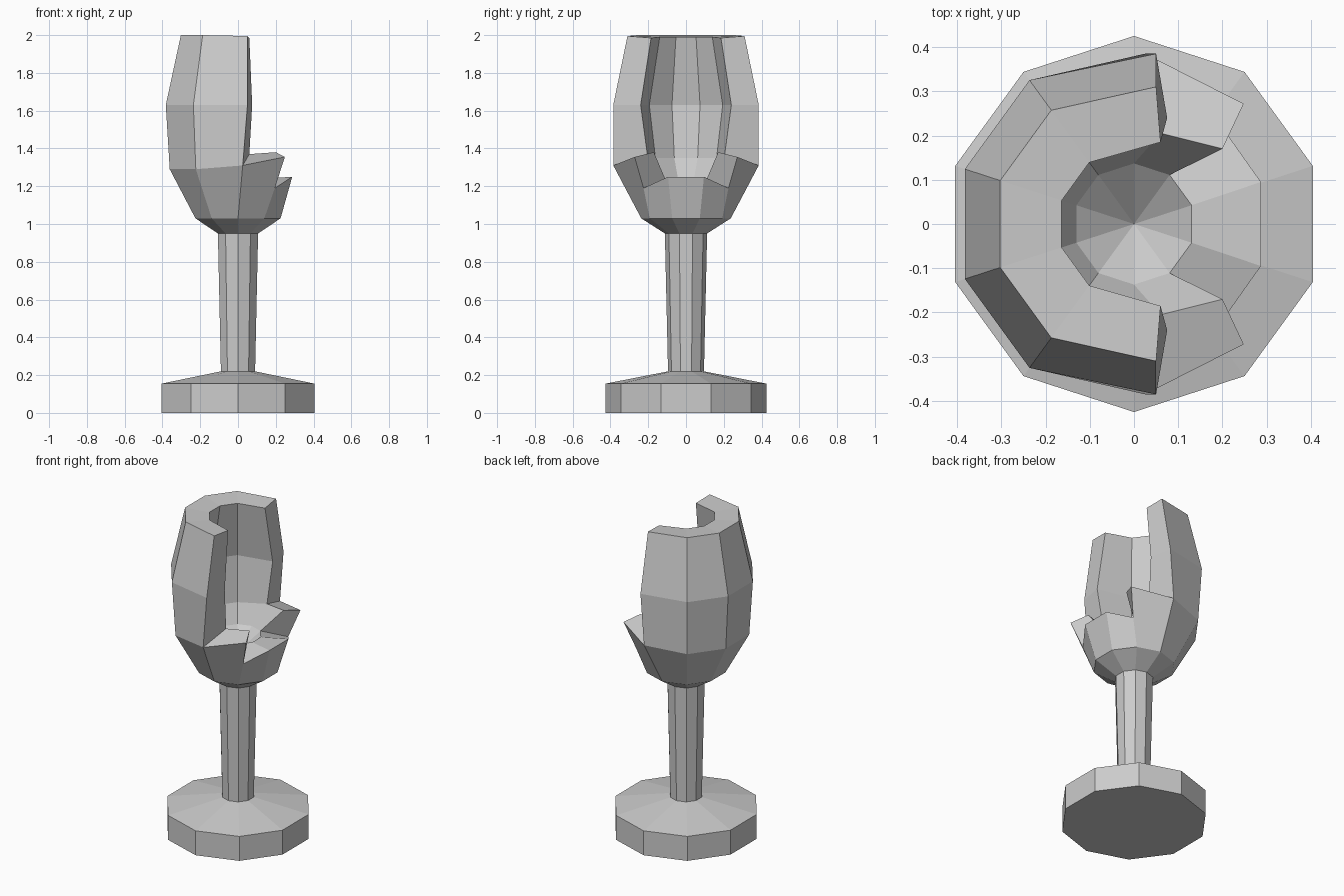
import bpy, bmesh, math
from mathutils import Vector

if "Cube" in bpy.data.objects:
    bpy.data.objects.remove(bpy.data.objects["Cube"])

SIDES = 10


def polar(r, z, deg):
    a = math.radians(deg)
    return Vector((r * math.cos(a), r * math.sin(a), z))


def finish(bm, name):
    bmesh.ops.recalc_face_normals(bm, faces=bm.faces[:])
    mesh = bpy.data.meshes.new(name)
    bm.to_mesh(mesh)
    bm.free()
    obj = bpy.data.objects.new(name, mesh)
    bpy.context.collection.objects.link(obj)
    return obj


def lathe(name, profile):
    bm = bmesh.new()
    rings = [[bm.verts.new(polar(r, z, 90 + 36 * i)) for i in range(SIDES)]
             for r, z in profile]
    for lo, hi in zip(rings, rings[1:]):
        for i in range(SIDES):
            j = (i + 1) % SIDES
            bm.faces.new((lo[i], lo[j], hi[j], hi[i]))
    bm.faces.new(rings[0])
    bm.faces.new(rings[-1])
    return finish(bm, name)


# Foot and stem
lathe("foot", [(0.425, 0), (0.425, 0.155), (0.095, 0.22)])
lathe("stem", [(0.095, 0.215), (0.112, 0.955)])

# Bowl section: A-E outside going up, F-I inside going down
section = {"A": (0.112, 0.95), "B": (0.237, 1.03), "C": (0.38, 1.29),
           "D": (0.402, 1.63), "E": (0.318, 2.0), "F": (0.172, 1.99),
           "G": (0.24, 1.63), "H": (0.2, 1.35), "I": (0.137, 1.24)}
# Points pushed off the section along the break
broken = {("C", 90): (0.025, 0.385, 1.31), ("D", 90): (0.05, 0.385, 1.63),
          ("E", 90): (0.05, 0.31, 1.995), ("F", 90): (0.06, 0.185, 1.985),
          ("G", 90): (0.075, 0.24, 1.63), ("H", 90): (0.06, 0.205, 1.37),
          ("C", 54): (0.248, 0.272, 1.355), ("H", 54): (0.2, 0.17, 1.38),
          ("P", 54): (0.195, 0.225, 1.19), ("C", 18): (0.287, 0.095, 1.25)}

bm = bmesh.new()
cache = {}
bottom = bm.verts.new((0, 0, 1.13))


def vert(row, col, side):
    key = (row, col, side)
    if key not in cache:
        p = Vector(broken[row, col]) if (row, col) in broken else polar(*section[row], col)
        p.y *= side
        cache[key] = bm.verts.new(p)
    return cache[key]


def strip(rows, a, b):
    # a and b are (column, mirror side)
    for lo, hi in zip(rows, rows[1:]):
        bm.faces.new((vert(lo, *a), vert(lo, *b), vert(hi, *b), vert(hi, *a)))
    bm.faces.new((vert("I", *a), vert("I", *b), bottom))


for s in (1, -1):
    # Intact wall
    strip("ABCDEFGHI", (90, s), (126, s))
    strip("ABCDEFGHI", (126, s), (162, s))
    # Tall jagged piece beside the break, with its broken edges
    for loop in ((("A", 90), ("A", 54), ("B", 54), ("B", 90)),
                 (("B", 90), ("B", 54), ("P", 54), ("C", 54), ("C", 90)),
                 (("C", 90), ("C", 54), ("H", 54), ("H", 90)),
                 (("H", 90), ("H", 54), ("I", 54), ("I", 90)),
                 (("C", 90), ("D", 90), ("G", 90), ("H", 90)),
                 (("D", 90), ("E", 90), ("F", 90), ("G", 90)),
                 (("P", 54), ("C", 54), ("H", 54), ("I", 54)),
                 # Low piece next to it
                 (("A", 54), ("A", 18), ("B", 18), ("B", 54)),
                 (("B", 54), ("B", 18), ("C", 18), ("P", 54)),
                 (("P", 54), ("C", 18), ("I", 18), ("I", 54))):
        bm.faces.new([vert(r, c, s) for r, c in loop])
    for a, b in ((90, 54), (54, 18)):
        bm.faces.new((vert("I", a, s), vert("I", b, s), bottom))
# Panels crossing the mirror plane
strip("ABCDEFGHI", (162, 1), (162, -1))
strip("ABCI", (18, 1), (18, -1))
# Underside
bm.faces.new([vert("A", c, 1) for c in (18, 54, 90, 126, 162)]
             + [vert("A", c, -1) for c in (162, 126, 90, 54, 18)])
finish(bm, "broken_bowl")
